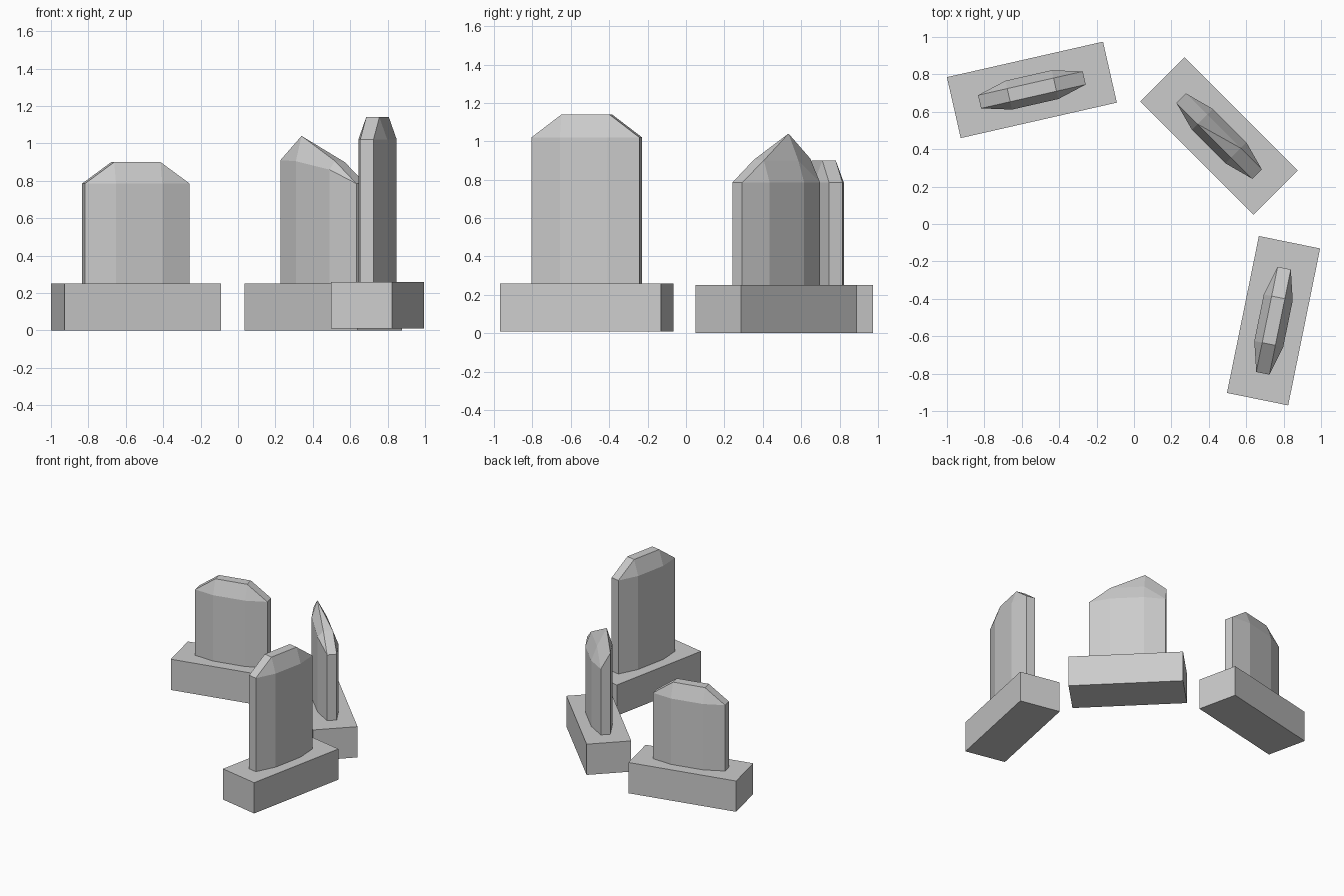
import bpy, bmesh
from math import radians

if "Cube" in bpy.data.objects:
    bpy.data.objects.remove(bpy.data.objects["Cube"])

# Shared outline of a headstone: four-cornered crown and eight-sided shaft
END, MID, THIN, THICK = 0.287, 0.127, 0.036, 0.079
OUTLINE = [(-END, -THIN), (-MID, -THICK), (MID, -THICK), (END, -THIN),
           (END, THIN), (MID, THICK), (-MID, THICK), (-END, THIN)]
CROWN = [(-MID, -THIN), (MID, -THIN), (MID, THIN), (-MID, THIN)]


def add_object(name, bm, loc, angle):
    bmesh.ops.recalc_face_normals(bm, faces=bm.faces)
    mesh = bpy.data.meshes.new(name)
    bm.to_mesh(mesh)
    bm.free()
    ob = bpy.data.objects.new(name, mesh)
    ob.location = loc
    ob.rotation_euler.z = radians(angle)
    bpy.context.collection.objects.link(ob)


def plinth(name, loc, angle):
    bm = bmesh.new()
    bmesh.ops.create_cube(bm, size=1)
    for v in bm.verts:
        v.co.x *= 0.856
        v.co.y *= 0.334
        v.co.z = (v.co.z + 0.5) * 0.25
    add_object(name, bm, loc, angle)


def headstone(name, loc, angle, shoulder, crown):
    """shoulder: 8 heights round the shaft, crown: 4 heights on top."""
    bm = bmesh.new()
    low = [bm.verts.new((x, y, 0.25)) for x, y in OUTLINE]
    ring = [bm.verts.new((x, y, z)) for (x, y), z in zip(OUTLINE, shoulder)]
    top = [bm.verts.new((x, y, z)) for (x, y), z in zip(CROWN, crown)]
    bm.faces.new(low[::-1])
    # shaft sides
    for i in range(8):
        j = (i + 1) % 8
        bm.faces.new((low[i], low[j], ring[j], ring[i]))
    # sloped shoulders: front, back, two ends, four corner triangles
    bm.faces.new((ring[1], ring[2], top[1], top[0]))
    bm.faces.new((ring[5], ring[6], top[3], top[2]))
    bm.faces.new((ring[3], ring[4], top[2], top[1]))
    bm.faces.new((ring[7], ring[0], top[0], top[3]))
    for a, b, t in ((0, 1, 0), (2, 3, 1), (4, 5, 2), (6, 7, 3)):
        bm.faces.new((ring[a], ring[b], top[t]))
    # crown, split along the broken diagonal
    bm.faces.new((top[0], top[1], top[2]))
    bm.faces.new((top[0], top[2], top[3]))
    add_object(name, bm, loc, angle)


# name, position, turn, shoulder heights, crown heights
STONES = [
    ("left", (-0.546, 0.717, 0), 12.8, [0.785] * 8, [0.90] * 4),
    ("broken", (0.455, 0.47, 0), -45,
     [0.91, 0.905, 0.86] + [0.785] * 5, [1.04, 0.905, 0.90, 0.90]),
    ("tall", (0.746, -0.517, 0.01), 78.5, [1.01] * 8, [1.13] * 4),
]
for name, loc, angle, shoulder, crown in STONES:
    plinth(name + "_plinth", loc, angle)
    headstone(name + "_headstone", loc, angle, shoulder, crown)
